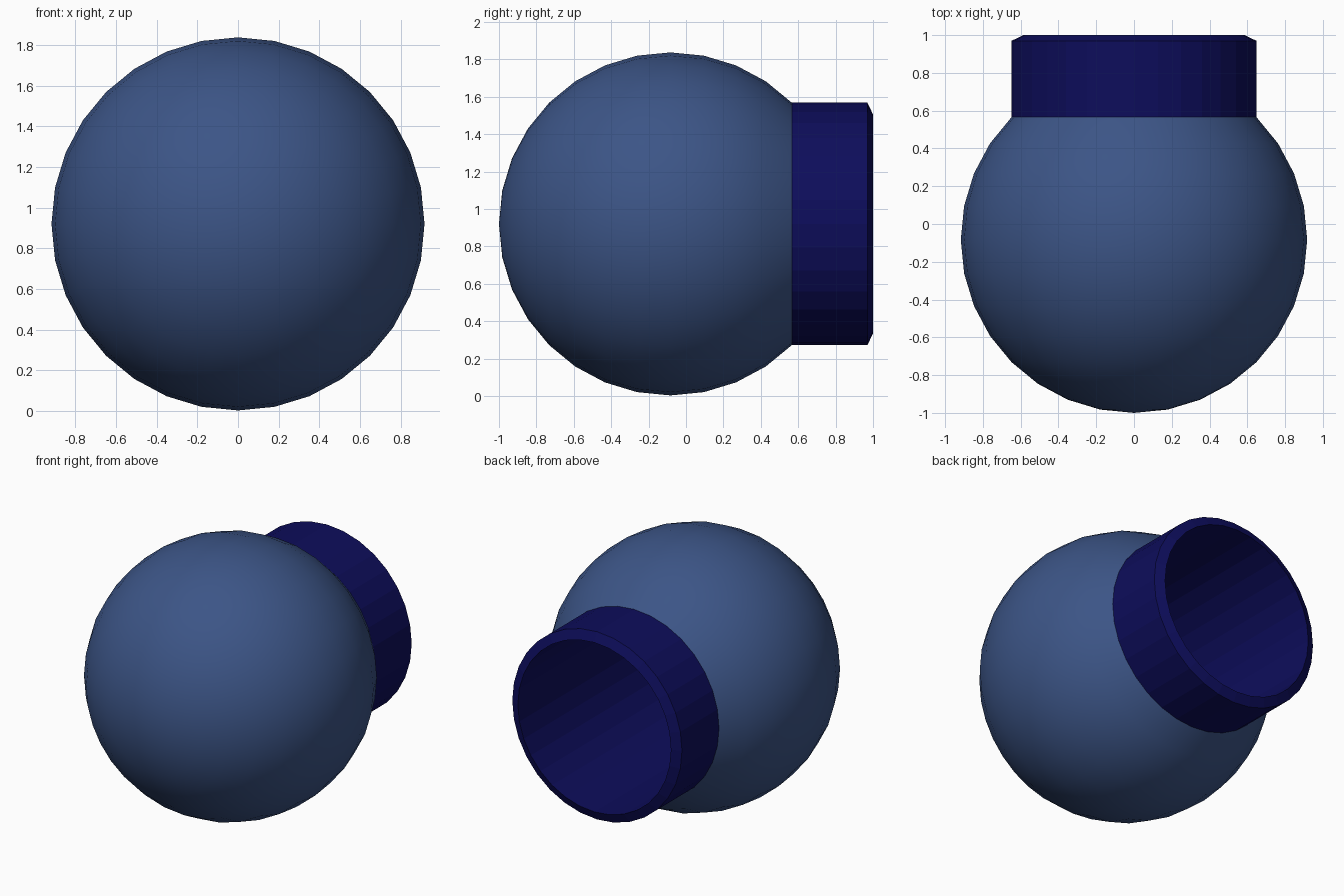
import bpy, bmesh, math

SEGMENTS = 32
RADIUS = 0.917
CENTRE_Y, CENTRE_Z = -0.083, 0.92

old = bpy.data.objects.get("Cube")
if old:
    bpy.data.objects.remove(old, do_unlink=True)


def make_material(name, colour):
    mat = bpy.data.materials.new(name)
    mat.use_nodes = True
    mat.diffuse_color = (*colour, 1)
    mat.node_tree.nodes["Principled BSDF"].inputs["Base Color"].default_value = (*colour, 1)
    return mat


def revolve(name, profile, mat, smooth):
    """Turn a (radius, y) profile around the front-to-back axis."""
    bm = bmesh.new()
    verts = [bm.verts.new((r, y, 0)) for r, y in profile]
    edges = [bm.edges.new(pair) for pair in zip(verts, verts[1:])]
    bmesh.ops.spin(bm, geom=verts + edges, cent=(0, 0, 0), axis=(0, 1, 0),
                   angle=math.tau, steps=SEGMENTS, use_duplicate=False)
    bmesh.ops.remove_doubles(bm, verts=bm.verts, dist=0.0005)
    bmesh.ops.recalc_face_normals(bm, faces=bm.faces)
    for face in bm.faces:
        face.smooth = smooth
    mesh = bpy.data.meshes.new(name)
    bm.to_mesh(mesh)
    bm.free()
    mesh.materials.append(mat)
    obj = bpy.data.objects.new(name, mesh)
    obj.location = (0, CENTRE_Y, CENTRE_Z)
    bpy.context.collection.objects.link(obj)
    return obj


slate_blue = make_material("slate_blue", (0.045, 0.09, 0.24))
navy = make_material("navy", (0.004, 0.004, 0.105))

# Round body, from the front pole to the base of the neck
step = math.tau / SEGMENTS
angles = [-math.pi / 2 + i * step for i in range(13)]
body_profile = [(RADIUS * math.cos(a), RADIUS * math.sin(a)) for a in angles]
revolve("round_body", body_profile, slate_blue, True)

# Hollow neck: outer wall, bevelled rim, deep bore and its floor
neck_radius, neck_base = body_profile[-1]
rim_y = 1 - CENTRE_Y
bore_radius = 0.585
neck_profile = [(neck_radius, neck_base), (neck_radius, rim_y - 0.03),
                (bore_radius, rim_y), (bore_radius, -0.5), (0, -0.5)]
neck = revolve("hollow_neck", neck_profile, navy, False)
